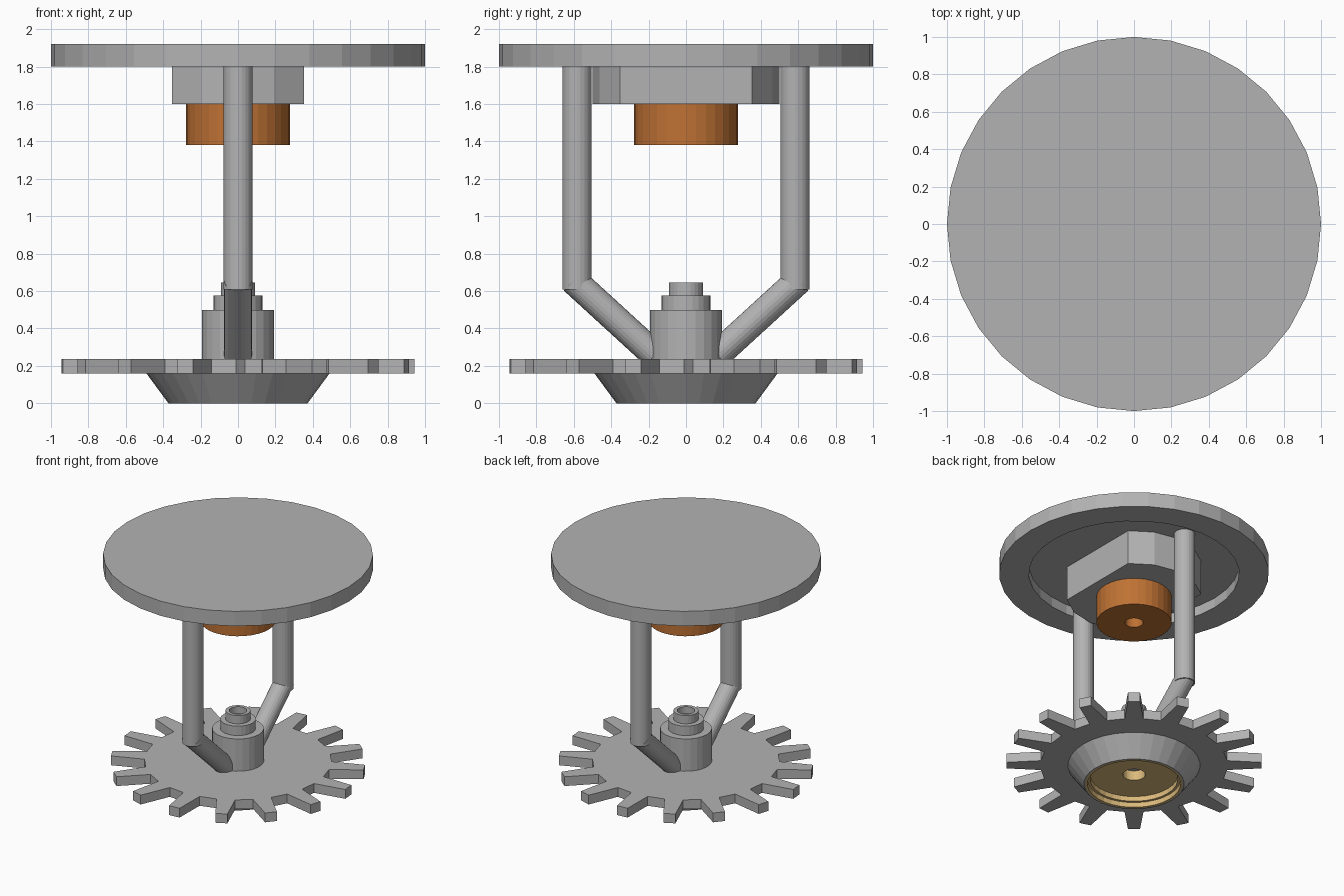
import bpy, bmesh, math
from mathutils import Vector

if "Cube" in bpy.data.objects:
    bpy.data.objects.remove(bpy.data.objects["Cube"])


def material(name, rgb):
    m = bpy.data.materials.new(name)
    m.diffuse_color = (*rgb, 1)
    m.use_nodes = True
    m.node_tree.nodes["Principled BSDF"].inputs["Base Color"].default_value = m.diffuse_color
    return m


STEEL = material("grey steel", (0.45, 0.45, 0.45))
COPPER = material("copper", (0.52, 0.168, 0.034))
BRASS = material("brass", (0.71, 0.49, 0.20))


def finish(name, bm, mat):
    bmesh.ops.recalc_face_normals(bm, faces=bm.faces)
    me = bpy.data.meshes.new(name)
    bm.to_mesh(me)
    bm.free()
    me.materials.append(mat)
    ob = bpy.data.objects.new(name, me)
    bpy.context.collection.objects.link(ob)
    return ob


def lathe(name, profile, mat, sides=32):
    """Revolve (radius, z) points about z; radius 0 makes a pole."""
    bm = bmesh.new()
    rings = []
    for r, z in profile:
        if r == 0:
            rings.append([bm.verts.new((0, 0, z))] * sides)
        else:
            rings.append([bm.verts.new((r * math.cos(2 * math.pi * i / sides),
                                        r * math.sin(2 * math.pi * i / sides), z))
                          for i in range(sides)])
    for a, b in zip(rings, rings[1:]):
        for i in range(sides):
            j = (i + 1) % sides
            bm.faces.new(list(dict.fromkeys((a[i], a[j], b[j], b[i]))))
    return finish(name, bm, mat)


def prism(name, outline, z0, z1, mat):
    bm = bmesh.new()
    face = bm.faces.new([bm.verts.new((x, y, z0)) for x, y in outline])
    new = bmesh.ops.extrude_face_region(bm, geom=[face], use_keep_orig=True)["geom"]
    verts = [v for v in new if isinstance(v, bmesh.types.BMVert)]
    bmesh.ops.translate(bm, verts=verts, vec=(0, 0, z1 - z0))
    return finish(name, bm, mat)


def rod(name, p, q, r, mat, sides=24):
    p, q = Vector(p), Vector(q)
    bm = bmesh.new()
    bmesh.ops.create_cone(bm, cap_ends=True, segments=sides, radius1=r, radius2=r,
                          depth=(q - p).length)
    rot = (q - p).to_track_quat('Z', 'Y').to_matrix().to_4x4()
    bmesh.ops.transform(bm, matrix=rot, verts=bm.verts)
    bmesh.ops.translate(bm, verts=bm.verts, vec=(p + q) / 2)
    return finish(name, bm, mat)


# Cover plate with a shallow recess underneath
lathe("cover_plate", [(0, 1.92), (1, 1.92), (1, 1.80), (0.78, 1.80),
                      (0.78, 1.88), (0, 1.88)], STEEL)

# Round nut with two flats: a 16-sided circle with its x ends cut off
angles = [2 * math.pi * i / 16 for i in range(16)]
prism("flat_sided_nut", [(0.5 * math.cos(a), 0.5 * math.sin(a)) for a in angles
                         if abs(math.cos(a)) < 0.71], 1.60, 1.885, STEEL)

# Copper outlet with a bore
lathe("outlet", [(0.278, 1.61), (0.278, 1.38), (0.067, 1.38), (0.067, 1.58),
                 (0, 1.58)], COPPER)

# Frame arms: upright and slanted rods on both sides
for side, label in ((-1, "front"), (1, "back")):
    rod(label + "_upright", (0, side * 0.583, 0.607), (0, side * 0.583, 1.885), 0.078, STEEL)
    rod(label + "_slanted_arm", (0, side * 0.603, 0.658), (0, side * 0.166, 0.258), 0.075, STEEL)

# Stepped hub with a socket in the top
lathe("hub", [(0.192, 0.22), (0.192, 0.50), (0.132, 0.50), (0.132, 0.577), (0.092, 0.577),
              (0.092, 0.645), (0.065, 0.645), (0.065, 0.59), (0, 0.59)], STEEL, 24)

# Toothed deflector: sixteen tapered teeth
outline = []
for i in range(16):
    a = math.radians(5 + 22.5 * i)
    for r, w in ((0.69, -0.07), (0.944, -0.045), (0.944, 0.045), (0.69, 0.07)):
        outline.append((r * math.cos(a) - w * math.sin(a), r * math.sin(a) + w * math.cos(a)))
prism("toothed_deflector", outline, 0.16, 0.236, STEEL)

# Conical boss under the deflector
lathe("conical_boss", [(0.49, 0.165), (0.49, 0.16), (0.372, 0), (0.362, 0)], STEEL)

# Brass insert, stepped inward with a central hole
lathe("brass_insert", [(0.362, 0), (0.345, 0), (0.345, 0.04), (0.325, 0.04), (0.325, 0.08),
                       (0.083, 0.08), (0.083, 0.22), (0, 0.22)], BRASS)
